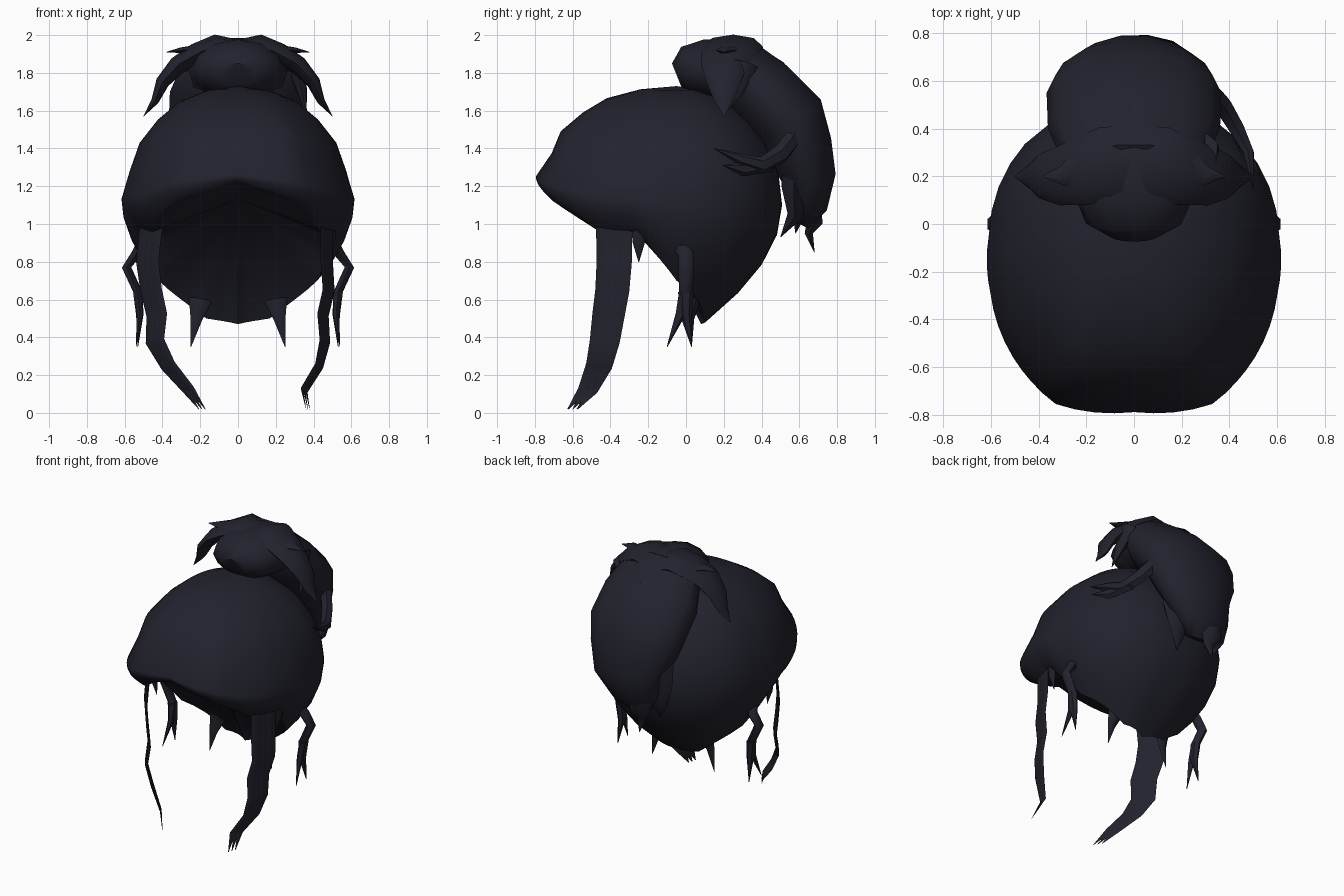
import bpy, bmesh, math
from mathutils import Vector

cube = bpy.data.objects.get("Cube")
if cube:
    bpy.data.objects.remove(cube)

color = (0.016, 0.016, 0.027, 1)
hair = bpy.data.materials.new("dark navy hair")
hair.use_nodes = True
hair.diffuse_color = color
hair.node_tree.nodes["Principled BSDF"].inputs["Base Color"].default_value = color


def finish(bm, name):
    bmesh.ops.recalc_face_normals(bm, faces=bm.faces)
    mesh = bpy.data.meshes.new(name)
    bm.to_mesh(mesh)
    bm.free()
    mesh.materials.append(hair)
    part = bpy.data.objects.new(name, mesh)
    bpy.context.collection.objects.link(part)
    bpy.ops.object.select_all(action="DESELECT")
    bpy.context.view_layer.objects.active = part
    part.select_set(True)
    bpy.ops.object.shade_smooth_by_angle(angle=math.radians(50))


def bridge(bm, rings):
    for upper, lower in zip(rings, rings[1:]):
        for i in range(len(upper)):
            bm.faces.new((upper[i - 1], upper[i], lower[i], lower[i - 1]))


def fan(bm, centre, ring):
    hub = bm.verts.new(centre)
    for i in range(len(ring)):
        bm.faces.new((hub, ring[i - 1], ring[i]))


def taper(width, power=3):
    return lambda t: width * (1 - t ** power) + 0.002


def lock(name, path, width, flat, side, sides=6):
    """Sweep an oval along a path; width gives the half width from root to tip."""
    bm = bmesh.new()
    points = [Vector(p) for p in path]
    last = len(points) - 1
    rings = []
    for i, point in enumerate(points):
        tangent = (points[min(i + 1, last)] - points[max(i - 1, 0)]).normalized()
        across = Vector(side)
        across = (across - tangent * across.dot(tangent)).normalized()
        normal = tangent.cross(across) * flat
        turns = [math.tau * k / sides for k in range(sides)]
        rings.append([bm.verts.new(point + width(i / last) * (across * math.cos(a) + normal * math.sin(a)))
                      for a in turns])
    bridge(bm, rings)
    bm.faces.new(rings[0])
    bm.faces.new(rings[-1])
    finish(bm, name)


def pair(name, path, width, flat, side, sides=6):
    lock("left_" + name, path, width, flat, side, sides)
    lock("right_" + name, [(-x, y, z) for x, y, z in path], width, flat, side, sides)


def ribbon(name, path, side):
    """Three overlapping strands that part into separate tips."""
    step = Vector(side).normalized() * 0.05
    for label, shift in (("front", -step), ("middle", step * 0), ("back", step)):
        strand = [Vector(p) + shift * (1 - i / len(path) / 2) for i, p in enumerate(path)]
        lock(name + "_" + label, strand, taper(0.05, 4), 0.2, side)


# Scalp shell, by angle from the front: widest radius and height, rim radius and height
keys = [
    (0, .74, 1.26, .71, 1.22),
    (25, .78, 1.22, .72, 1.12),
    (45, .72, 1.16, .6, .97),
    (68, .65, 1.14, .52, .93),
    (90, .61, 1.12, .42, .7),
    (130, .6, 1.12, .22, .5),
    (180, .56, 1.1, .13, .47),
]
crown = Vector((0, -.05, 1.73))
steps = 4


def section(angle, wide, wide_z, rim, rim_z):
    """Elliptical dome above the widest point, curling inward to the rim below it."""
    turn = math.radians(angle)
    dome = [math.pi / 2 * i / 6 for i in range(1, 7)]
    points = [(wide * math.sin(a), wide_z + (crown.z - wide_z) * math.cos(a)) for a in dome]
    # Crease above the rolled brow, and a flatter slope over the forehead
    brow = max(0, math.cos(turn * .8))
    for i, dent in ((-2, .06), (-3, .03), (-4, .03)):
        points[i] = (points[i][0] - brow * dent, points[i][1])
    for s in (i / 4 for i in range(1, 5)):
        points.append((wide + (rim - wide) * s ** 2, wide_z + (rim_z - wide_z) * s))
    return [(r * math.sin(turn), crown.y - r * math.cos(turn), z) for r, z in points]


half = []
for first, second in zip(keys, keys[1:]):
    for i in range(steps):
        half.append([a + (b - a) * i / steps for a, b in zip(first, second)])
around = half + [keys[-1]] + [[-k[0]] + k[1:] for k in reversed(half[1:])]
bm = bmesh.new()
columns = [[bm.verts.new(p) for p in section(*k)] for k in around]
rings = list(zip(*columns))
bridge(bm, rings)
fan(bm, crown, rings[0])
# Soften the joins between neighbouring sections, keeping the rim in place
bmesh.ops.smooth_vert(bm, verts=[v for ring in rings[:-1] for v in ring], factor=0.1,
                      use_axis_x=True, use_axis_y=True, use_axis_z=True)
# Hollow lining that closes the underside
fan(bm, (0, -.25, 1.13), rings[-1])
finish(bm, "scalp_shell")

# Gathered updo: front puff, main roll and the hanging tail
lock("front_puff", [(0, -.05, 1.79), (0, 0, 1.81), (0, .1, 1.82), (0, .25, 1.82), (0, .4, 1.7)],
     lambda t: .1 + .2 * math.sqrt(t), .65, (1, 0, 0), 12)
lock("main_roll", [(0, .15, 1.85), (0, .25, 1.85), (0, .4, 1.7), (0, .55, 1.55), (0, .6, 1.4),
                   (0, .65, 1.25), (-.05, .65, 1.1), (-.05, .6, 1)],
     lambda t: .1 + .27 * math.sin(math.pi * t ** .7), .55, (1, 0, 0), 14)
lock("tail_tip_outer", [(-.1, .65, 1.2), (-.1, .68, 1), (-.1, .65, .95), (-.1, .68, .85)],
     taper(.12, 1), .6, (1, 0, 0))
lock("tail_tip_inner", [(.1, .6, 1.4), (.1, .57, 1.2), (.1, .58, 1.05), (.05, .5, .93)],
     taper(.14, 2), .6, (1, 0, 0))
lock("tail_tip_side", [(-.2, .6, 1.4), (-.2, .6, 1.2), (-.2, .6, 1.05), (-.2, .58, .95)],
     taper(.12, 2), .6, (1, 0, 0))

# Drooping flaps meeting over the puff
pair("flap", [(0, .25, 1.91), (.12, .25, 1.94), (.22, .22, 1.9), (.32, .2, 1.84), (.4, .2, 1.75),
              (.44, .2, 1.65), (.5, .2, 1.57)], taper(.16, 2), .4, (0, 1, 0), 8)
pair("flap_spike", [(.2, .25, 1.92), (.3, .2, 1.92), (.38, .2, 1.91)], taper(.08, 1), .4, (0, 1, 0))

# Wisps sweeping from the updo over the left side
lock("side_sweep", [(.28, .6, 1.5), (.37, .5, 1.37), (.43, .4, 1.31), (.48, .3, 1.34), (.5, .15, 1.4)],
     taper(.05), .8, (0, 0, 1))
lock("side_sweep_low", [(.4, .45, 1.32), (.47, .3, 1.29), (.53, .2, 1.31)], taper(.04), .7, (0, 0, 1))
lock("side_drape", [(.3, .3, 1.85), (.34, .26, 1.7), (.36, .2, 1.58)], taper(.08, 1), .7, (0, 1, 0))

# Long ribbons hanging in front
ribbon("left_ribbon", [(.47, -.38, 1), (.47, -.38, .8), (.48, -.39, .65), (.45, -.41, .52),
                       (.46, -.43, .38), (.43, -.46, .25), (.35, -.52, .12), (.37, -.6, .02)], (.35, 1, 0))
ribbon("right_ribbon", [(-.46, -.38, 1), (-.48, -.38, .8), (-.46, -.39, .65), (-.43, -.41, .52),
                        (-.44, -.43, .38), (-.37, -.46, .25), (-.26, -.52, .12), (-.19, -.6, .02)],
       (-.75, 1, 0))

# Short stray wisps at the temples, ears and nape
pair("temple_wisp", [(.5, -.05, .92), (.54, 0, .84), (.59, 0, .77), (.53, 0, .64), (.52, -.03, .52),
                     (.54, -.1, .35)], taper(.04, 4), .7, (0, 1, 0))
pair("temple_tip", [(.53, 0, .64), (.52, 0, .52), (.53, .03, .35)], taper(.04, 2), .7, (0, 1, 0))
pair("ear_wisp", [(.5, -.25, 1), (.5, -.25, .9), (.48, -.25, .8)], taper(.04, 2), .5, (0, 1, 0))
pair("cheek_spike", [(.47, -.15, 1.04), (.52, -.15, 1), (.56, -.15, .98)], taper(.05, 2), .5, (0, 1, 0))
pair("nape_wisp", [(.2, .05, .6), (.22, .03, .5), (.25, .03, .35)], taper(.06, 1), .5, (1, 0, 0))
